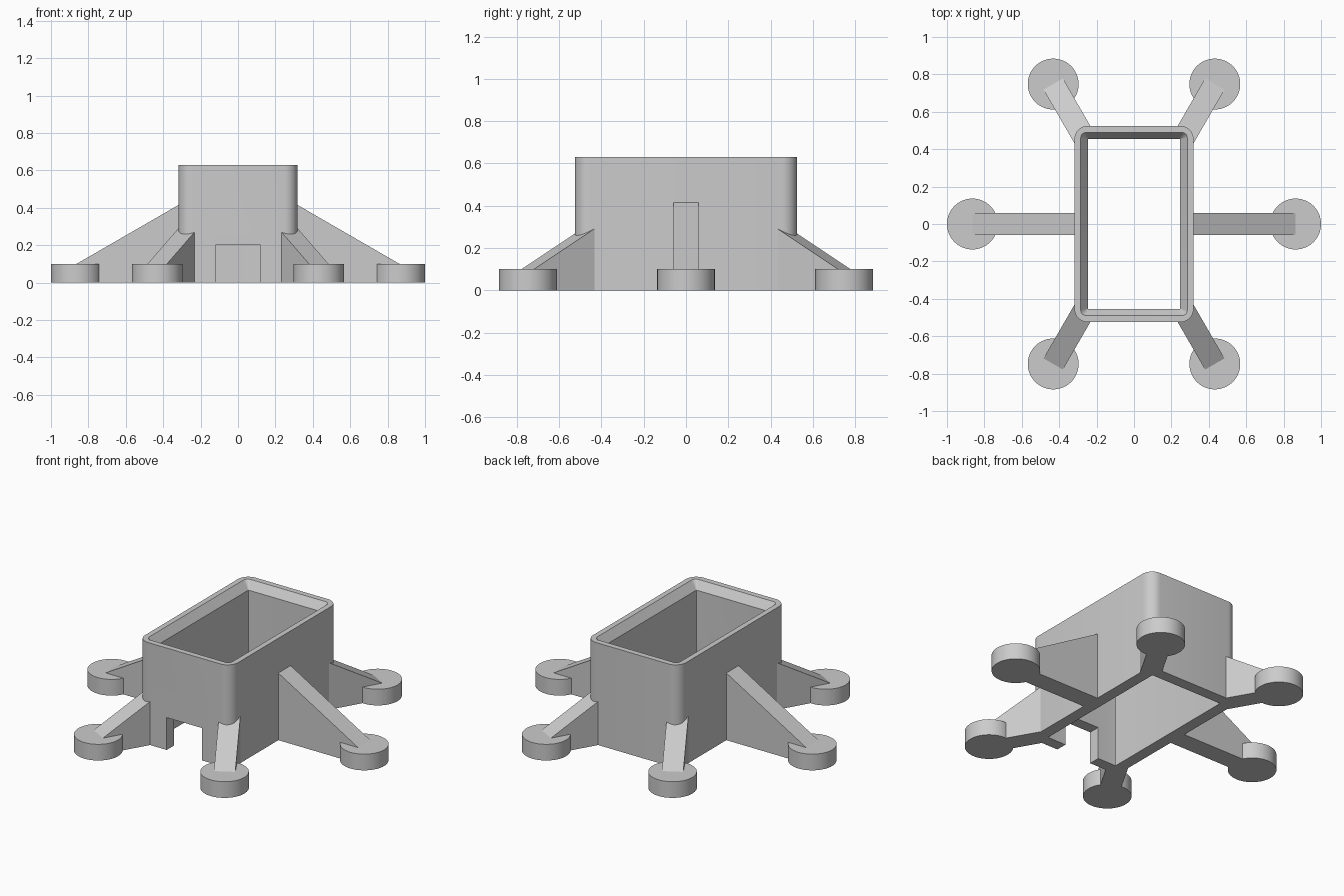
import bpy, bmesh, math
from mathutils import Matrix

if "Cube" in bpy.data.objects:
    bpy.data.objects.remove(bpy.data.objects["Cube"])

grey = bpy.data.materials.new("plain_grey")
grey.use_nodes = True
grey.diffuse_color = (0.6, 0.6, 0.6, 1)
grey.node_tree.nodes["Principled BSDF"].inputs["Base Color"].default_value = (0.6, 0.6, 0.6, 1)


def finish(bm, name, smooth=True):
    bmesh.ops.recalc_face_normals(bm, faces=bm.faces)
    mesh = bpy.data.meshes.new(name)
    bm.to_mesh(mesh)
    bm.free()
    obj = bpy.data.objects.new(name, mesh)
    bpy.context.collection.objects.link(obj)
    mesh.materials.append(grey)
    bpy.ops.object.select_all(action="DESELECT")
    obj.select_set(True)
    bpy.context.view_layer.objects.active = obj
    if smooth:
        bpy.ops.object.shade_smooth_by_angle(angle=math.radians(30))
    return obj


def rounded_rect(bm, hx, hy, r, z, steps=8):
    """One closed loop of a rounded rectangle."""
    loop = []
    for i, (sx, sy) in enumerate([(1, 1), (-1, 1), (-1, -1), (1, -1)]):
        for k in range(steps + 1):
            a = math.pi / 2 * (i + k / steps)
            loop.append(bm.verts.new((sx * (hx - r) + r * math.cos(a),
                                      sy * (hy - r) + r * math.sin(a), z)))
    return loop


# Open rectangular shell with rounded corners and a bevelled inner rim
bm = bmesh.new()
rings = [rounded_rect(bm, *p) for p in [
    (0.318, 0.525, 0.07, 0), (0.318, 0.525, 0.07, 0.63), (0.285, 0.49, 0.03, 0.63),
    (0.247, 0.455, 0.004, 0.58), (0.247, 0.455, 0.004, 0)]]
for a, b in zip(rings, rings[1:] + rings[:1]):
    for i in range(len(a)):
        j = (i + 1) % len(a)
        bm.faces.new((a[i], a[j], b[j], b[i]))
shell = finish(bm, "body_shell", smooth=False)

# Doorway notch through the front wall
bm = bmesh.new()
bmesh.ops.create_cube(bm, size=1, matrix=Matrix.Translation((0, -0.5, 0.05))
                      @ Matrix.Diagonal((0.24, 0.2, 0.3, 1)))
cutter = finish(bm, "notch_cutter", smooth=False)
cutter.hide_render = True
mod = shell.modifiers.new("front_notch", "BOOLEAN")
mod.operation = "DIFFERENCE"
mod.solver = "EXACT"
mod.object = cutter
bpy.ops.object.select_all(action="DESELECT")
shell.select_set(True)
bpy.context.view_layer.objects.active = shell
bpy.ops.object.modifier_apply(modifier=mod.name)
bpy.data.objects.remove(cutter)
bpy.ops.object.shade_smooth_by_angle(angle=math.radians(30))

# Six wedge legs, each ending in a round foot
REACH, FOOT_H, HALF_W = 0.864, 0.1, 0.06
names = ["left", "back_left", "back_right", "right", "front_right", "front_left"]
for i, name in enumerate(names):
    turn = Matrix.Rotation(math.radians(60 * i), 4, "Z")
    start = 0.29 if i % 3 == 0 else 0.535
    top = FOOT_H + (REACH - start) * math.tan(math.radians(30))
    bm = bmesh.new()
    profile = [(start, 0), (REACH, 0), (REACH, FOOT_H), (start, top)]
    face = bm.faces.new([bm.verts.new((x, -HALF_W, z)) for x, z in profile])
    ext = bmesh.ops.extrude_face_region(bm, geom=[face])
    moved = [v for v in ext["geom"] if isinstance(v, bmesh.types.BMVert)]
    bmesh.ops.translate(bm, verts=moved, vec=(0, 2 * HALF_W, 0))
    bm.transform(turn)
    finish(bm, name + "_leg", smooth=False)

    bm = bmesh.new()
    bmesh.ops.create_cone(bm, cap_ends=True, segments=64, radius1=0.136, radius2=0.136,
                          depth=FOOT_H,
                          matrix=turn @ Matrix.Translation((REACH, 0, FOOT_H / 2)))
    finish(bm, name + "_foot")
